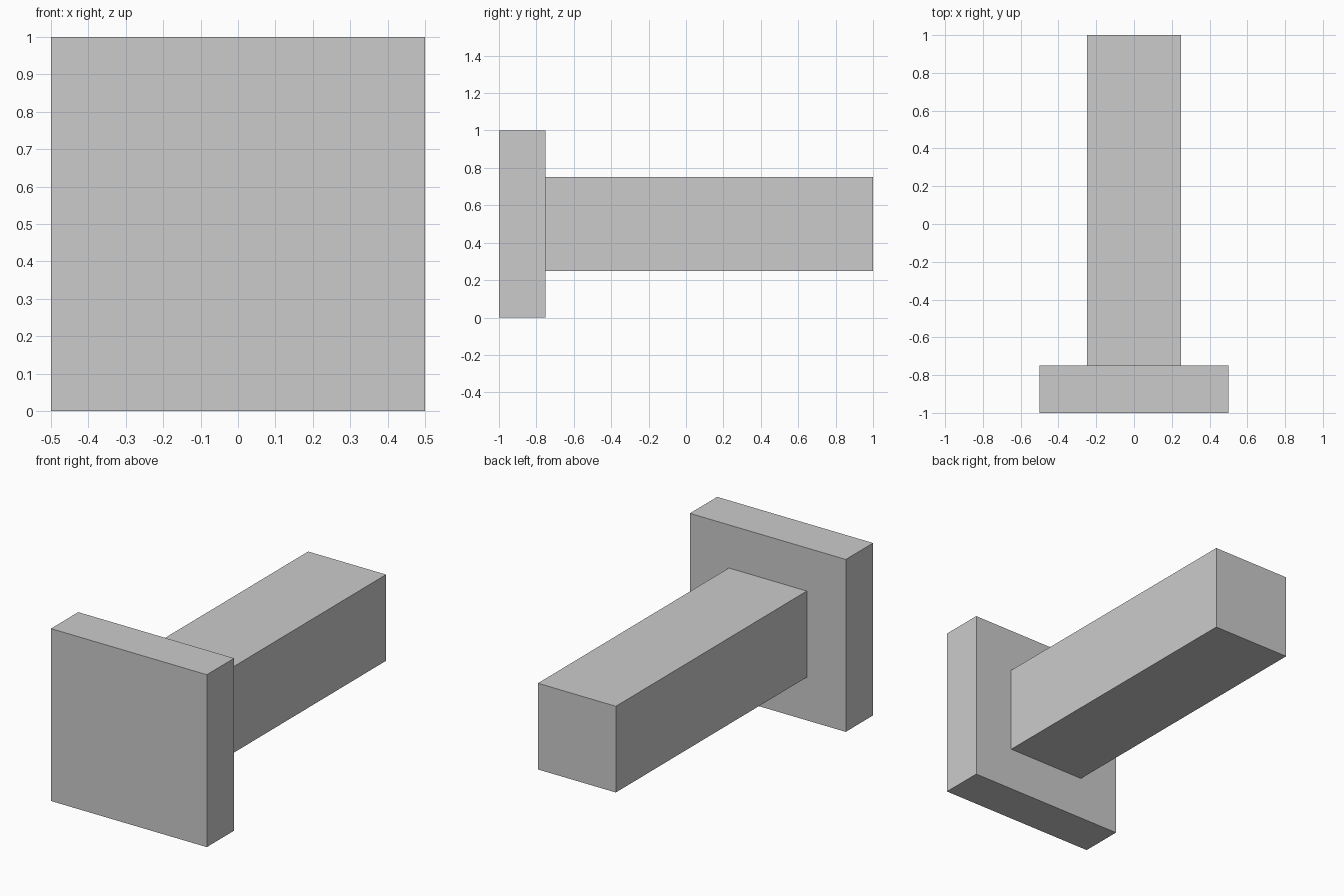
import bpy, bmesh
from mathutils import Matrix, Vector

if "Cube" in bpy.data.objects:
    bpy.data.objects.remove(bpy.data.objects["Cube"])

PLATE, DEPTH, BAR, BACK = 1.0, 0.25, 0.5, 1.0

bm = bmesh.new()

# Square front plate
plate_y = -1 + DEPTH / 2
bmesh.ops.create_cube(bm, size=1, matrix=Matrix.Translation((0, plate_y, PLATE / 2))
                      @ Matrix.Diagonal((PLATE, DEPTH, PLATE, 1)))

# Square bar drawn out of the plate's back face
bm.normal_update()
back = max(bm.faces, key=lambda f: f.normal.y)
bmesh.ops.inset_region(bm, faces=[back], thickness=(PLATE - BAR) / 2, use_even_offset=True)
ext = bmesh.ops.extrude_discrete_faces(bm, faces=[back])
tip = ext["faces"][0]
bmesh.ops.translate(bm, verts=list(tip.verts), vec=Vector((0, BACK - (-1 + DEPTH), 0)))
bmesh.ops.recalc_face_normals(bm, faces=bm.faces[:])

mesh = bpy.data.meshes.new("plate_with_bar")
bm.to_mesh(mesh)
bm.free()
bpy.context.collection.objects.link(bpy.data.objects.new("plate_with_bar", mesh))
